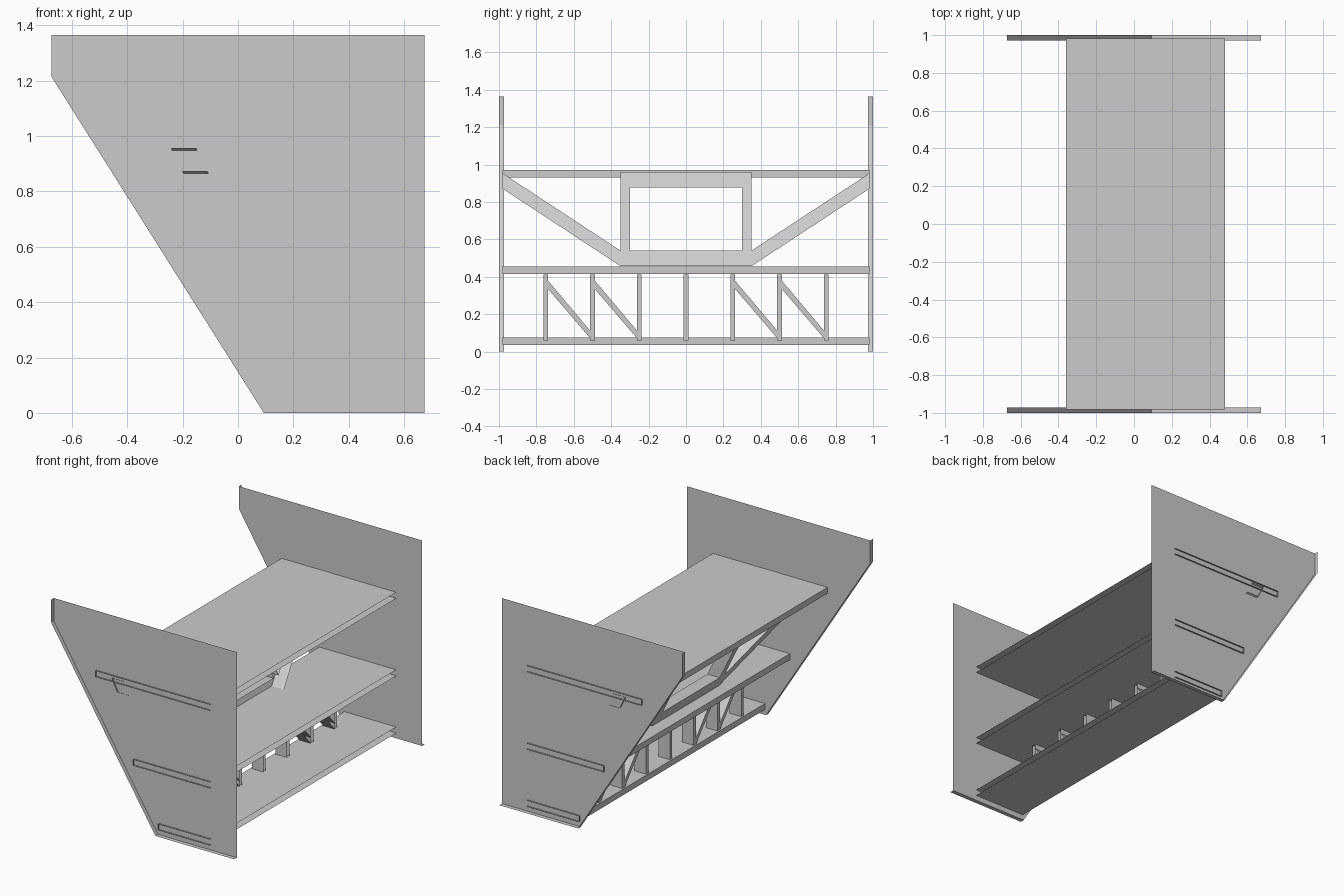
import bpy
import bmesh
from mathutils import Vector

cube = bpy.data.objects.get("Cube")
if cube:
    bpy.data.objects.remove(cube)

grey = bpy.data.materials.new("light_grey")
grey.use_nodes = True
colour = (0.6, 0.6, 0.6, 1)
grey.diffuse_color = colour
grey.node_tree.nodes["Principled BSDF"].inputs["Base Color"].default_value = colour


def channel(name, faces, depth, flanged):
    """Thin web made of faces, with flanges drawn out along the chosen rim edges."""
    bm = bmesh.new()
    for face in faces:
        bm.faces.new([bm.verts.new(p) for p in face])
    bmesh.ops.remove_doubles(bm, verts=bm.verts, dist=0.0005)
    rim = [e for e in bm.edges if e.is_boundary
           and flanged((e.verts[0].co + e.verts[1].co) / 2,
                       e.verts[1].co - e.verts[0].co)]
    new = bmesh.ops.extrude_edge_only(bm, edges=rim)["geom"]
    bmesh.ops.translate(bm, vec=Vector(depth),
                        verts=[v for v in new if isinstance(v, bmesh.types.BMVert)])
    bmesh.ops.recalc_face_normals(bm, faces=bm.faces)
    mesh = bpy.data.meshes.new(name)
    bm.to_mesh(mesh)
    bm.free()
    mesh.materials.append(grey)
    obj = bpy.data.objects.new(name, mesh)
    bpy.context.collection.objects.link(obj)
    return obj


# End panels: flanges point outward, top and +x edges stay open
HALF, TOP = 0.673, 1.365
outline = [(0.093, 0), (HALF, 0), (HALF, TOP), (-HALF, TOP), (-HALF, 1.213)]
for name, side in (("front_panel", -1), ("back_panel", 1)):
    channel(name, [[(x, side * 0.972, z) for x, z in outline]], (0, side * 0.028, 0),
            lambda mid, d: mid.z < TOP - 0.01 and mid.x < HALF - 0.01)

# Decks: channels open towards +x, ends poking through the panels
END = 0.982
for name, x, low in (("lower_deck", 0.1, 0.035),
                     ("middle_deck", -0.083, 0.415),
                     ("upper_deck", -0.36, 0.93)):
    high = low + 0.04
    web = [(x, -END, low), (x, END, low), (x, END, high), (x, -END, high)]
    channel(name, [web], (0.483 - x, 0, 0), lambda mid, d: abs(d.y) > 0.1)

# Lower truss: upright posts and sloping braces
TRUSS_X, DEPTH = 0.11, (0.085, 0, 0)
for i in range(-3, 4):
    y = i * 0.25
    web = [(TRUSS_X, y + s * 0.0125, z) for s, z in
           ((-1, 0.06), (1, 0.06), (1, 0.412), (-1, 0.412))]
    channel("lower_post", [web], DEPTH, lambda mid, d: abs(d.z) > 0.1)
for i in (-3, -2, 1, 2):
    a, b = i * 0.25 + 0.008, (i + 1) * 0.25 - 0.008
    web = [(TRUSS_X, a, 0.34), (TRUSS_X, b, 0.067),
           (TRUSS_X, b, 0.107), (TRUSS_X, a, 0.385)]
    channel("lower_brace", [web], DEPTH, lambda mid, d: abs(d.y) > 0.1)


# Upper truss: leaning rectangular frame with a brace to each panel
def lean(y, z):
    return (-0.24 + 0.49 * (0.953 - z), y, z)


ys = (-0.35, -0.30, 0.30, 0.35)
zs = (0.457, 0.54, 0.877, 0.96)
faces = []
for i in range(3):
    for j in range(3):
        if (i, j) != (1, 1):
            faces.append([lean(ys[i + a], zs[j + b])
                          for a, b in ((0, 0), (1, 0), (1, 1), (0, 1))])
for s in (-1, 1):
    faces.append([lean(s * y, z) for y, z in
                  ((END, 0.955), (END, 0.872), (ys[3], zs[0]), (ys[3], zs[1]))])
channel("upper_truss", faces, (0.09, 0, 0), lambda mid, d: abs(mid.y) < END - 0.01)
